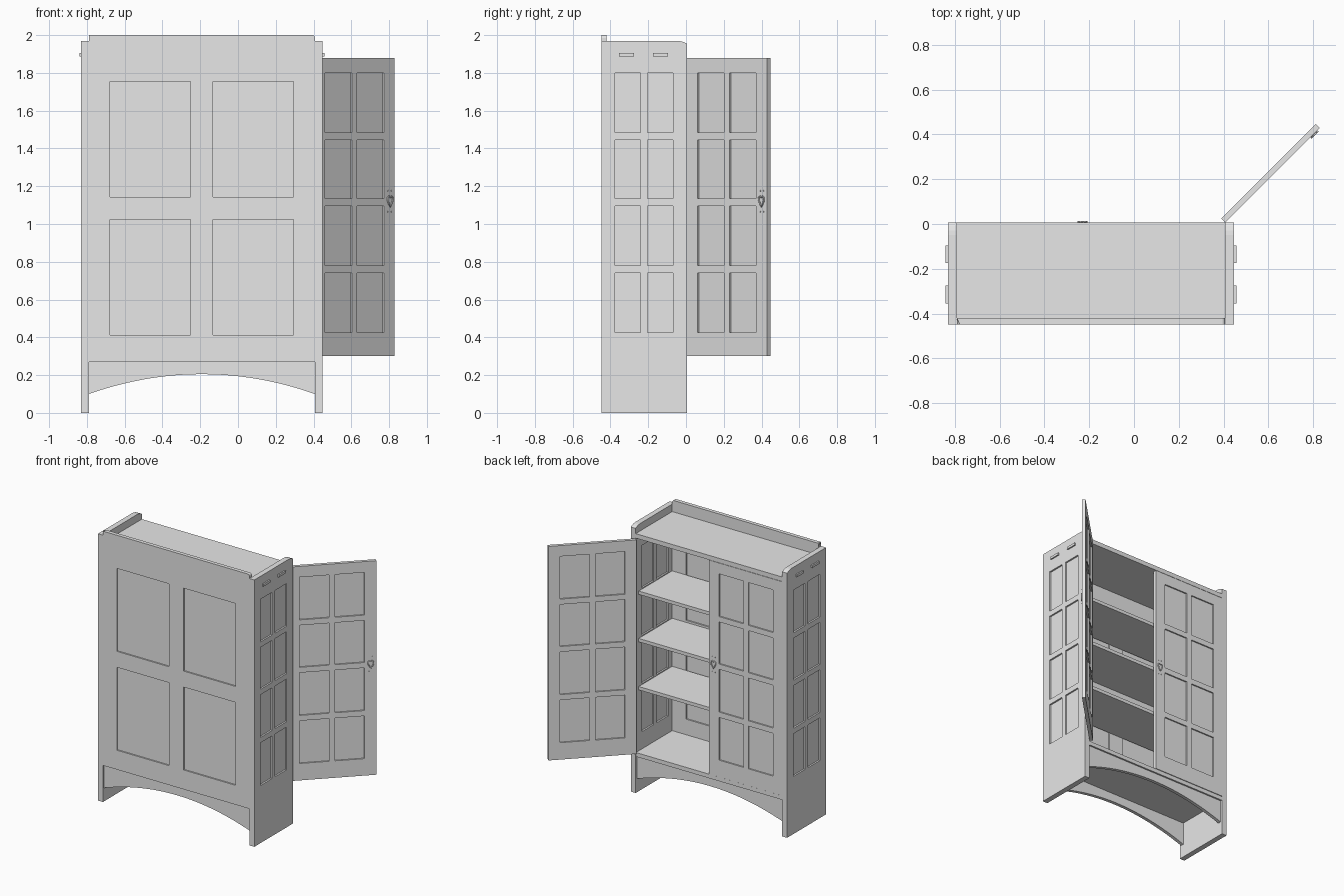
import bpy
import bmesh
from math import radians
from mathutils import Matrix, Vector

cube = bpy.data.objects.get("Cube")
if cube:
    bpy.data.objects.remove(cube, do_unlink=True)

grey = bpy.data.materials.new("plain_grey")
grey.use_nodes = True
grey.diffuse_color = (0.8, 0.8, 0.8, 1)
grey.node_tree.nodes["Principled BSDF"].inputs["Base Color"].default_value = (0.8, 0.8, 0.8, 1)

# Main dimensions
LEFT, RIGHT = -0.79, 0.407          # inner faces of the sides
MID = (LEFT + RIGHT) / 2
BACK, OPENING = -0.448, 0.006
SIDE_T, DOOR_T, BACK_T = 0.04, 0.025, 0.028
ROWS = [0.425, 0.74, 0.78, 1.095, 1.135, 1.445, 1.485, 1.80]


def finish(name, bm, matrix=Matrix()):
    bmesh.ops.remove_doubles(bm, verts=bm.verts, dist=0.0001)
    bmesh.ops.recalc_face_normals(bm, faces=bm.faces)
    mesh = bpy.data.meshes.new(name)
    bm.to_mesh(mesh)
    bm.free()
    mesh.materials.append(grey)
    obj = bpy.data.objects.new(name, mesh)
    obj.matrix_world = matrix
    bpy.context.collection.objects.link(obj)
    return obj


def place(x, y, degrees):
    return Matrix.Translation((x, y, 0)) @ Matrix.Rotation(radians(degrees), 4, "Z")


def box(name, x, y, z):
    bm = bmesh.new()
    bmesh.ops.create_cube(bm, size=1)
    for v in bm.verts:
        v.co = [(a + b) / 2 + c * (b - a) for (a, b), c in zip((x, y, z), v.co)]
    return finish(name, bm)


def quad(bm, *points):
    bm.faces.new([bm.verts.new(p) for p in points])


def pane_panel(us, vs, thick, recess):
    """Slab facing +y; every odd cell of the cut grid is a sunken pane on both faces."""
    bm = bmesh.new()
    for surface, sunk in ((0, -recess), (-thick, recess - thick)):
        for i in range(len(us) - 1):
            for j in range(len(vs) - 1):
                ring = [(us[i], vs[j]), (us[i + 1], vs[j]),
                        (us[i + 1], vs[j + 1]), (us[i], vs[j + 1])]
                pane = i % 2 == 1 and j % 2 == 1
                quad(bm, *[(u, sunk if pane else surface, v) for u, v in ring])
                if pane:
                    for (a, b), (c, d) in zip(ring, ring[1:] + ring[:1]):
                        quad(bm, (a, surface, b), (c, surface, d), (c, sunk, d), (a, sunk, b))
    # Outer rim
    for u in (us[0], us[-1]):
        for a, b in zip(vs, vs[1:]):
            quad(bm, (u, 0, a), (u, 0, b), (u, -thick, b), (u, -thick, a))
    for v in (vs[0], vs[-1]):
        for a, b in zip(us, us[1:]):
            quad(bm, (a, 0, v), (b, 0, v), (b, -thick, v), (a, -thick, v))
    bmesh.ops.remove_doubles(bm, verts=bm.verts, dist=0.0001)
    return bm


def flipped(cuts):
    return [-c for c in reversed(cuts)]


# Side panels with panes and a softened top corner at the opening
side_cuts = [BACK, -0.375, -0.24, -0.205, -0.07, OPENING]
side_rows = [0] + ROWS + [1.97]
for name, x, sign in (("right_side", LEFT - SIDE_T, 1), ("left_side", RIGHT + SIDE_T, -1)):
    bm = pane_panel(side_cuts if sign > 0 else flipped(side_cuts), side_rows, SIDE_T, 0.012)
    for y in (-0.05, -0.03, -0.01):
        bmesh.ops.bisect_plane(bm, geom=bm.verts[:] + bm.edges[:] + bm.faces[:],
                               plane_co=(sign * y, 0, 0), plane_no=(1, 0, 0))
    for v in bm.verts:
        depth = sign * v.co.x + 0.05
        if v.co.z > 1.96 and depth > 0:
            v.co.z -= 0.016 * (depth / 0.056) ** 2
    finish(name, bm, place(x, 0, 90 * sign))

# Back panel with four large panes and rounded upper corners
half = (RIGHT - LEFT) / 2
bm = pane_panel([-half, -0.485, -0.06, 0.06, 0.485, half],
                [0.27, 0.413, 1.025, 1.143, 1.755, 2.0], BACK_T, 0.01)
corners = [e for e in bm.edges
           if all(v.co.z > 1.99 and abs(v.co.x) > half - 0.001 for v in e.verts)
           and abs(e.verts[0].co.y - e.verts[1].co.y) > 0.01]
bmesh.ops.bevel(bm, geom=corners, offset=0.014, segments=3, profile=0.5, affect="EDGES")
finish("back_panel", bm, place(MID, BACK, 180))

# Top, bottom and shelves
inner_back = BACK + BACK_T
box("top_board", (LEFT, RIGHT), (inner_back, OPENING), (1.882, 1.915))
box("bottom_board", (LEFT, RIGHT), (inner_back, OPENING - 0.003), (0.268, 0.298))
for i in range(3):
    z = (ROWS[2 * i + 1] + ROWS[2 * i + 2]) / 2
    box(f"shelf_{i + 1}", (LEFT, RIGHT), (inner_back, -0.03), (z - 0.0125, z + 0.0125))

# Tenon ends of the top board, showing through both sides
for y in (-0.315, -0.135):
    for x in (LEFT - SIDE_T, RIGHT + SIDE_T):
        box("tenon", (x - 0.01, x + 0.01), (y - 0.04, y + 0.04), (1.888, 1.906))


# Arched aprons below the bottom board
def apron(name, y):
    outline = [(RIGHT, 0.27), (LEFT, 0.27)]
    steps = 24
    for i in range(steps + 1):
        t = 2 * i / steps - 1
        outline.append((MID + half * t, 0.205 - 0.105 * t * t))
    bm = bmesh.new()
    face = bm.faces.new([bm.verts.new((x, y, z)) for x, z in outline])
    out = bmesh.ops.extrude_face_region(bm, geom=[face])
    for v in out["geom"]:
        if isinstance(v, bmesh.types.BMVert):
            v.co.y += 0.025
    finish(name, bm)


apron("back_apron", BACK + 0.012)
apron("door_side_apron", OPENING - 0.04)


# Doors: a heart shaped drop pull and four rivets on each
def pull(name, matrix, u):
    curve = bpy.data.curves.new(name, "CURVE")
    curve.dimensions = "3D"
    curve.bevel_depth = 0.004
    curve.bevel_resolution = 1
    right_half = [(0.009, 0.027), (0.019, 0.02), (0.019, 0.004), (0.009, -0.015)]
    loop = [(0, 0.02)] + right_half + [(0, -0.028)] + [(-a, b) for a, b in reversed(right_half)]
    spline = curve.splines.new("POLY")
    spline.points.add(len(loop) - 1)
    for point, (a, b) in zip(spline.points, loop):
        point.co = (u + a, 0.004, 1.12 + b, 1)
    spline.use_cyclic_u = True
    curve.materials.append(grey)
    obj = bpy.data.objects.new(name, curve)
    obj.matrix_world = matrix
    bpy.context.collection.objects.link(obj)
    bm = bmesh.new()
    for a in (-0.012, 0.012):
        for b in (-0.055, 0.055):
            spot = Matrix.Translation(Vector((u + a, 0.001, 1.12 + b)))
            bmesh.ops.create_cone(bm, cap_ends=True, segments=8, radius1=0.004, radius2=0.004,
                                  depth=0.006, matrix=spot @ Matrix.Rotation(radians(90), 4, "X"))
    finish(name + "_rivets", bm, matrix)


door_cuts = [0, 0.077, 0.277, 0.317, 0.517, half - 0.001]
door_rows = [0.30] + ROWS + [1.88]
closed = place(LEFT, OPENING, 0)
opened = place(RIGHT, OPENING, -135)
finish("closed_door", pane_panel(door_cuts, door_rows, DOOR_T, 0.01), closed)
finish("open_door", pane_panel(flipped(door_cuts), door_rows, DOOR_T, 0.01), opened)
pull("closed_door_pull", closed, 0.56)
pull("open_door_pull", opened, -0.56)
